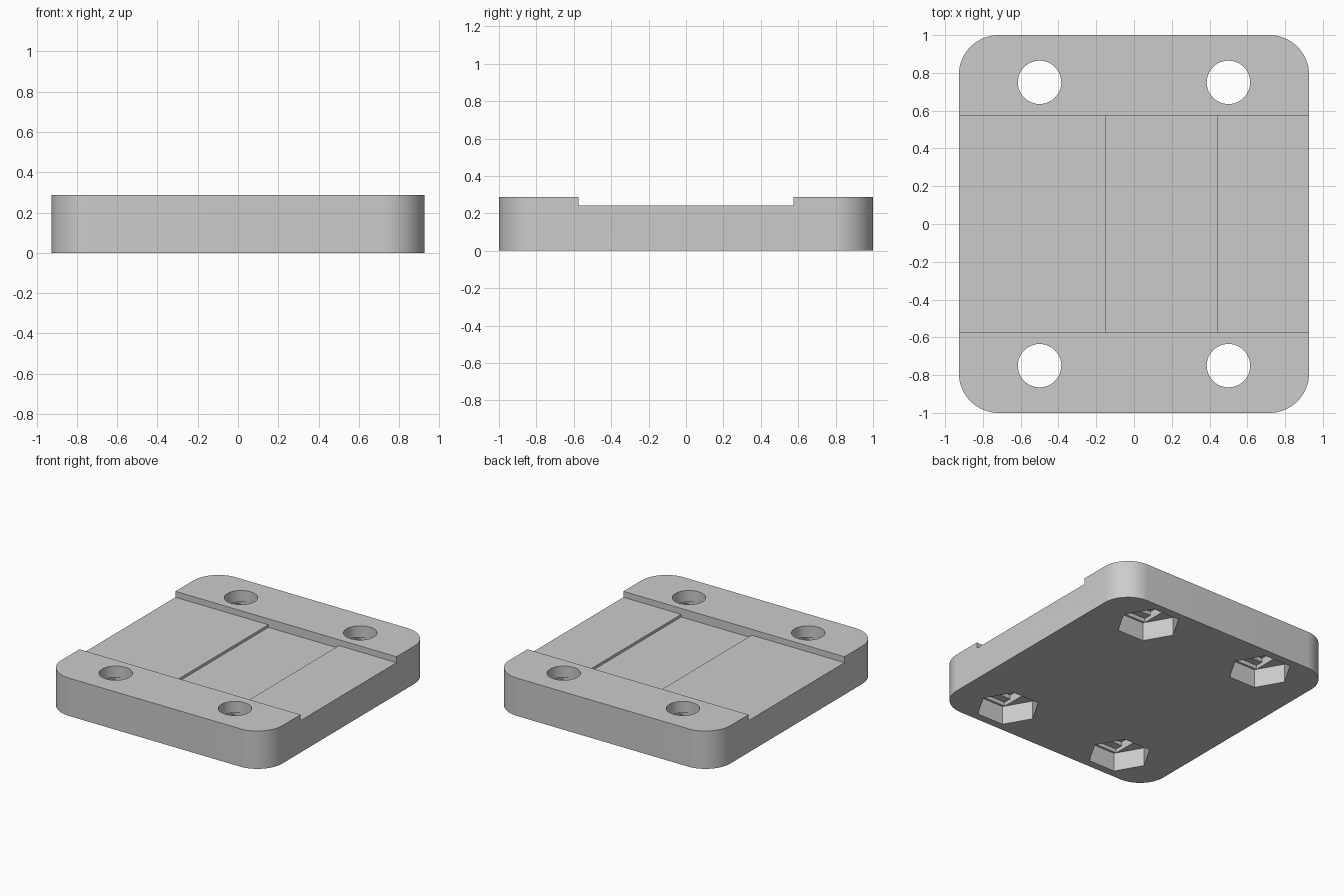
import bpy
import bmesh
import math
from mathutils import Matrix, Vector

default = bpy.data.objects.get("Cube")
if default:
    bpy.data.objects.remove(default, do_unlink=True)

HALF_X, HALF_Y, HEIGHT = 0.927, 1.0, 0.287
CORNER = 0.21

# One plain grey material
grey = bpy.data.materials.new("plain grey")
grey.use_nodes = True
grey.diffuse_color = (0.6, 0.6, 0.6, 1)
grey.node_tree.nodes["Principled BSDF"].inputs["Base Color"].default_value = (0.6, 0.6, 0.6, 1)


def prism(name, outline, z0, z1):
    """Extrude a flat outline from z0 to z1."""
    bm = bmesh.new()
    face = bm.faces.new([bm.verts.new((x, y, z0)) for x, y in outline])
    result = bmesh.ops.extrude_face_region(bm, geom=[face])
    top = [v for v in result["geom"] if isinstance(v, bmesh.types.BMVert)]
    bmesh.ops.translate(bm, verts=top, vec=(0, 0, z1 - z0))
    bmesh.ops.recalc_face_normals(bm, faces=bm.faces)
    mesh = bpy.data.meshes.new(name)
    bm.to_mesh(mesh)
    bm.free()
    mesh.materials.append(grey)
    obj = bpy.data.objects.new(name, mesh)
    bpy.context.collection.objects.link(obj)
    return obj


def polygon(cx, cy, radius, sides):
    return [(cx + radius * math.cos(math.tau * i / sides),
             cy + radius * math.sin(math.tau * i / sides)) for i in range(sides)]


def box(x0, x1, y0, y1):
    return [(x0, y0), (x1, y0), (x1, y1), (x0, y1)]


def rounded_box(hx, hy, r, steps=16):
    points = []
    for quarter, (sx, sy) in enumerate([(1, 1), (-1, 1), (-1, -1), (1, -1)]):
        for i in range(steps + 1):
            a = math.pi / 2 * (quarter + i / steps)
            points.append((sx * (hx - r) + r * math.cos(a), sy * (hy - r) + r * math.sin(a)))
    return points


def cut(target, outline, z0, z1):
    """Subtract a prism from the target and discard the cutter."""
    cutter = prism("cutter", outline, z0, z1)
    cutter.hide_render = True
    mod = target.modifiers.new("cut", "BOOLEAN")
    mod.operation = "DIFFERENCE"
    mod.solver = "EXACT"
    mod.object = cutter
    bpy.context.view_layer.objects.active = target
    bpy.ops.object.modifier_apply(modifier=mod.name)
    bpy.data.objects.remove(cutter, do_unlink=True)


# Plate with rounded corners
plate = prism("mounting_plate", rounded_box(HALF_X, HALF_Y, CORNER), 0, HEIGHT)

# Wide channel between the two rails, with a shallow recess in its floor
cut(plate, box(-1.2, 1.2, -0.575, 0.575), 0.242, 0.5)
cut(plate, box(-0.148, 0.443, -0.575, 0.575), 0.222, 0.4)

# Four bolt holes with hexagonal nut pockets underneath and stepped ceilings
for cx in (-0.5, 0.5):
    for cy in (-0.75, 0.75):
        cut(plate, polygon(cx, cy, 0.22, 6), -0.1, 0.14)
        cut(plate, box(cx - 0.117, cx + 0.117, cy - 0.176, cy + 0.176), 0.1, 0.17)
        cut(plate, box(cx - 0.117, cx + 0.117, cy - 0.117, cy + 0.117), 0.12, 0.2)
        cut(plate, polygon(cx, cy, 0.115, 48), 0.13, 0.5)

# Smooth the round walls and keep the edges crisp
bpy.ops.object.select_all(action="DESELECT")
plate.select_set(True)
bpy.context.view_layer.objects.active = plate
bpy.ops.object.shade_smooth_by_angle(angle=math.radians(30))
